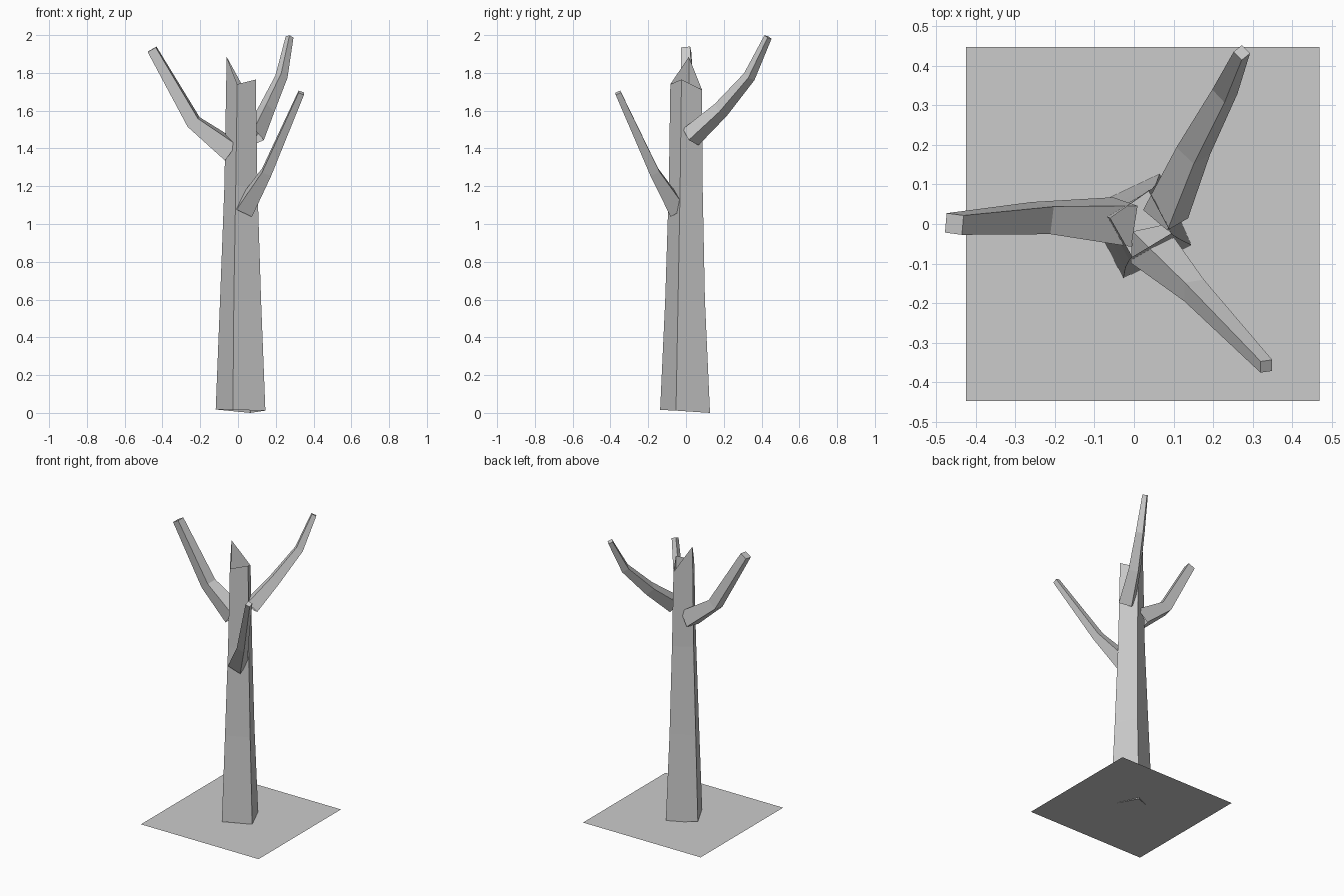
import bpy, bmesh
from math import cos, sin, radians
from mathutils import Vector

if "Cube" in bpy.data.objects:
    bpy.data.objects.remove(bpy.data.objects["Cube"])


def skin(name, rings, cap_end=False):
    """Bridge a list of four-cornered rings into a flat-shaded tube."""
    bm = bmesh.new()
    loops = [[bm.verts.new(p) for p in ring] for ring in rings]
    n = len(loops[0])
    for a, b in zip(loops, loops[1:]):
        for i in range(n):
            j = (i + 1) % n
            bm.faces.new((a[i], a[j], b[j], b[i]))
    if cap_end:
        bm.faces.new(loops[-1])
    me = bpy.data.meshes.new(name)
    bm.to_mesh(me)
    bm.free()
    ob = bpy.data.objects.new(name, me)
    bpy.context.collection.objects.link(ob)
    return ob


def branch(name, path, radii, rot):
    """Tapered square limb following a bent path."""
    pts = [Vector(p) for p in path]
    rings = []
    for i, (p, r) in enumerate(zip(pts, radii)):
        d = (pts[min(i + 1, len(pts) - 1)] - pts[max(i - 1, 0)]).normalized()
        s = d.cross(Vector((0, 0, 1))).normalized()
        u = s.cross(d)
        angles = [radians(rot - 90 * k) for k in range(4)]
        rings.append([p + r * (cos(a) * s + sin(a) * u) for a in angles])
    return skin(name, rings, cap_end=True)


# Ground sheet
bpy.ops.mesh.primitive_plane_add(size=0.895, location=(0.0225, 0, 0.01))
bpy.context.object.name = "ground_sheet"

# Trunk: corners in order left, front, right, back; hollow broken top
skin("trunk", [
    [(-0.118, 0.04, 0.018), (-0.027, -0.137, 0.016), (0.145, -0.053, 0.012), (0.065, 0.127, 0.0)],
    [(-0.095, 0.03, 0.60), (-0.022, -0.11, 0.60), (0.122, -0.042, 0.60), (0.055, 0.10, 0.60)],
    [(-0.072, 0.02, 1.20), (-0.012, -0.091, 1.20), (0.103, -0.031, 1.20), (0.045, 0.088, 1.20)],
    [(-0.06, 0.015, 1.885), (-0.004, -0.083, 1.74), (0.094, -0.024, 1.765), (0.036, 0.085, 1.71)],
])

# Three bent branches
branch("left_branch",
       [(-0.03, 0.005, 1.385), (-0.235, 0.015, 1.54), (-0.455, 0.0, 1.925)],
       [0.075, 0.05, 0.035], 55)
branch("front_branch",
       [(0.035, -0.05, 1.08), (0.152, -0.168, 1.275), (0.335, -0.36, 1.695)],
       [0.065, 0.037, 0.022], 85)
branch("back_branch",
       [(0.08, 0.025, 1.46), (0.15, 0.185, 1.605), (0.23, 0.335, 1.78), (0.273, 0.434, 1.99)],
       [0.06, 0.045, 0.033, 0.021], 70)
